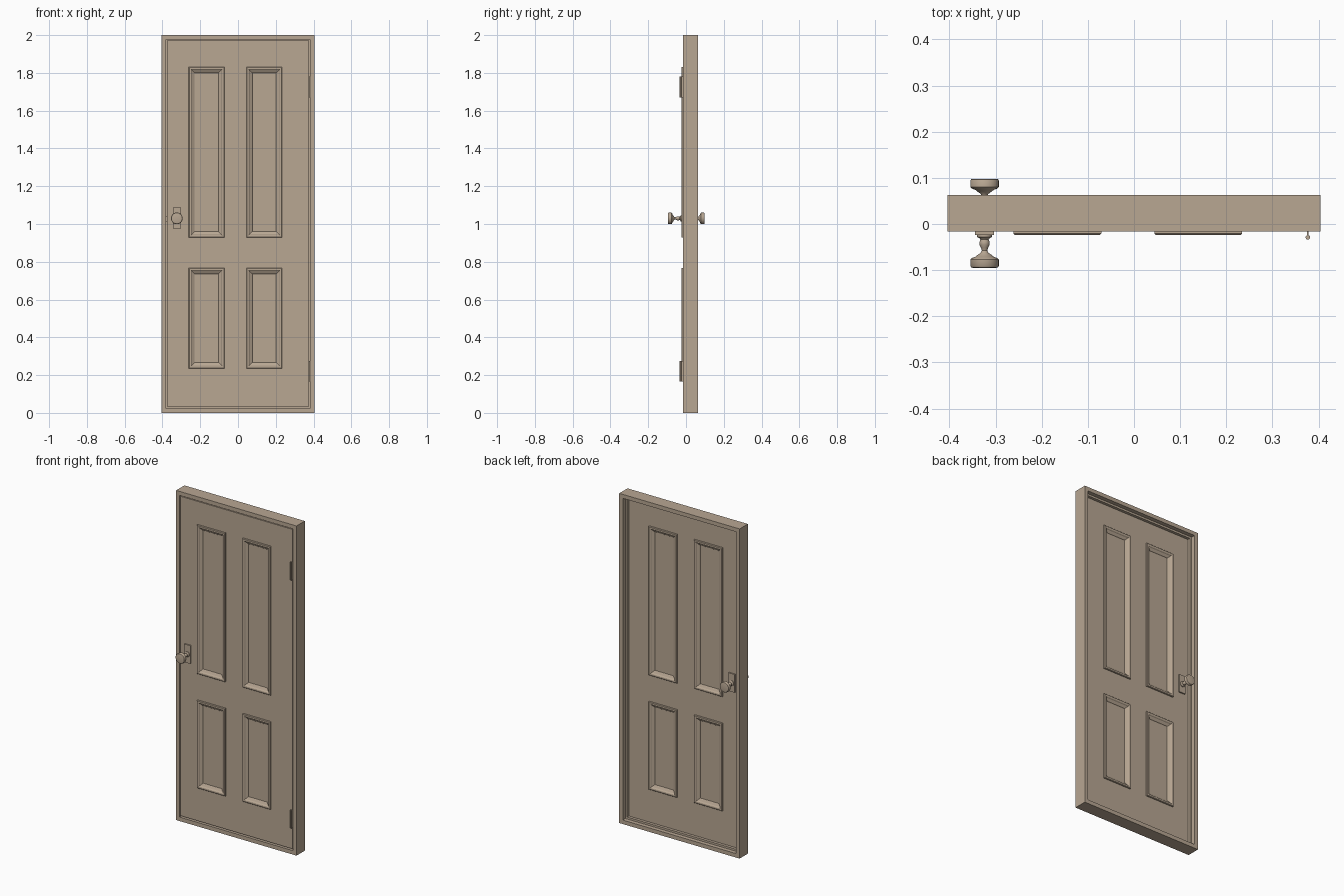
import bpy, bmesh, math

if "Cube" in bpy.data.objects:
    bpy.data.objects.remove(bpy.data.objects["Cube"])

paint = bpy.data.materials.new("tan_paint")
paint.diffuse_color = (0.48, 0.385, 0.29, 1)
paint.use_nodes = True
paint.node_tree.nodes["Principled BSDF"].inputs["Base Color"].default_value = paint.diffuse_color

FRONT, BACK = -0.016, 0.019      # door slab faces
MID = (FRONT + BACK) / 2


def finish(name, bm, smooth=False):
    bmesh.ops.recalc_face_normals(bm, faces=bm.faces[:])
    mesh = bpy.data.meshes.new(name)
    bm.to_mesh(mesh)
    bm.free()
    mesh.materials.append(paint)
    obj = bpy.data.objects.new(name, mesh)
    bpy.context.collection.objects.link(obj)
    if smooth:
        bpy.ops.object.select_all(action='DESELECT')
        obj.select_set(True)
        bpy.context.view_layer.objects.active = obj
        bpy.ops.object.shade_smooth_by_angle(angle=math.radians(35))
    return obj


def box(name, x0, x1, y0, y1, z0, z1):
    bm = bmesh.new()
    bmesh.ops.create_cube(bm, size=1)
    for v in bm.verts:
        v.co = (x0 + (v.co.x + .5) * (x1 - x0),
                y0 + (v.co.y + .5) * (y1 - y0),
                z0 + (v.co.z + .5) * (z1 - z0))
    return finish(name, bm)


def rect_sweep(name, rect, profile, closed):
    """Sweep (inset, y) points around a rectangle with mitred corners."""
    x0, x1, z0, z1 = rect
    bm = bmesh.new()
    rings = []
    for d, y in profile:
        corners = ((x0 + d, z0 + d), (x1 - d, z0 + d), (x1 - d, z1 - d), (x0 + d, z1 - d))
        rings.append([bm.verts.new((x, y, z)) for x, z in corners])
    pairs = list(zip(rings, rings[1:]))
    if closed:
        pairs.append((rings[-1], rings[0]))
    else:
        bm.faces.new(rings[0])
        bm.faces.new(rings[-1])
    for a, b in pairs:
        for i in range(4):
            j = (i + 1) % 4
            bm.faces.new((a[i], a[j], b[j], b[i]))
    return finish(name, bm)


def lathe(name, cx, cz, profile, base, sign, steps=28):
    """Revolve (radius, distance) points about the y axis."""
    bm = bmesh.new()
    rings = []
    for r, d in profile:
        rings.append([bm.verts.new((cx + r * math.cos(2 * math.pi * i / steps),
                                    base + sign * d,
                                    cz + r * math.sin(2 * math.pi * i / steps)))
                      for i in range(steps)])
    for a, b in zip(rings, rings[1:]):
        for i in range(steps):
            j = (i + 1) % steps
            bm.faces.new((a[i], a[j], b[j], b[i]))
    bm.faces.new(rings[0])
    bm.faces.new(rings[-1])
    return finish(name, bm, True)


# Frame with the stop the door closes against
rect_sweep("frame", (-0.404, 0.404, 0, 2),
           [(0, -.016), (.024, -.016), (.024, .021), (.036, .021),
            (.036, .038), (.024, .038), (.024, .063), (0, .063)], True)

# Door slab with four openings
columns = [(-0.261, -0.071), (0.044, 0.234)]
rows = [(0.235, 0.768), (0.928, 1.832)]
LIP = 0.006
xs = [-0.376] + [v for a, b in columns for v in (a + LIP, b - LIP)] + [0.376]
zs = [0.034] + [v for a, b in rows for v in (a + LIP, b - LIP)] + [1.972]
bm = bmesh.new()
grid = [[bm.verts.new((x, FRONT, z)) for z in zs] for x in xs]
for i in range(5):
    for j in range(5):
        if not (i % 2 and j % 2):
            bm.faces.new((grid[i][j], grid[i + 1][j], grid[i + 1][j + 1], grid[i][j + 1]))
out = bmesh.ops.extrude_face_region(bm, geom=bm.faces[:], use_keep_orig=True)
for g in out["geom"]:
    if isinstance(g, bmesh.types.BMVert):
        g.co.y = BACK
finish("door_slab", bm)

# Sunken panels with raised mouldings on both faces
half = [(.036, -.009), (.032, -.009), (.030, -.006), (.018, .001), (.015, .006),
        (.012, .008), (.003, .008), (0, .005), (0, 0), (LIP, 0)]
front = [(d, FRONT - h) for d, h in half]
profile = front + [(d, 2 * MID - y) for d, y in reversed(front)]
for cn, (x0, x1) in zip(("left", "right"), columns):
    for rn, (z0, z1) in zip(("lower", "upper"), rows):
        rect_sweep(f"{rn}_{cn}_panel", (x0, x1, z0, z1), profile, False)

# Knobs and their plates
KX, KZ = -0.324, 1.03
knob = [(.016, .007), (.016, .012), (.011, .015), (.009, .018), (.011, .023), (.011, .029),
        (.008, .035), (.006, .041), (.008, .046), (.015, .051), (.020, .055),
        (.028, .058), (.031, .061), (.031, .075), (.029, .078), (.025, .079)]
for side, base, sign in (("front", FRONT, -1), ("back", BACK, 1)):
    lathe(side + "_knob", KX, KZ, knob, base, sign)
    ya, yb = sorted((base, base + sign * .008))
    box(side + "_knob_plate", KX - .021, KX + .021, ya, yb, 0.977, 1.087)

# Latch bridging the gap to the frame
box("latch", -0.388, -0.370, -0.008, 0.010, 1.01, 1.04)

# Hinges: barrel, end pins and leaf
for name, z0, z1 in (("lower", 0.165, 0.275), ("upper", 1.67, 1.78)):
    bm = bmesh.new()
    bmesh.ops.create_cone(bm, cap_ends=True, segments=14, radius1=.005, radius2=.005, depth=z1 - z0)
    for v in bm.verts:
        v.co.x += 0.377
        v.co.y -= 0.029
        v.co.z += (z0 + z1) / 2
    finish(name + "_hinge_barrel", bm, True)
    box(name + "_hinge_leaf", 0.3755, 0.3785, -0.029, 0.015, z0, z1)
